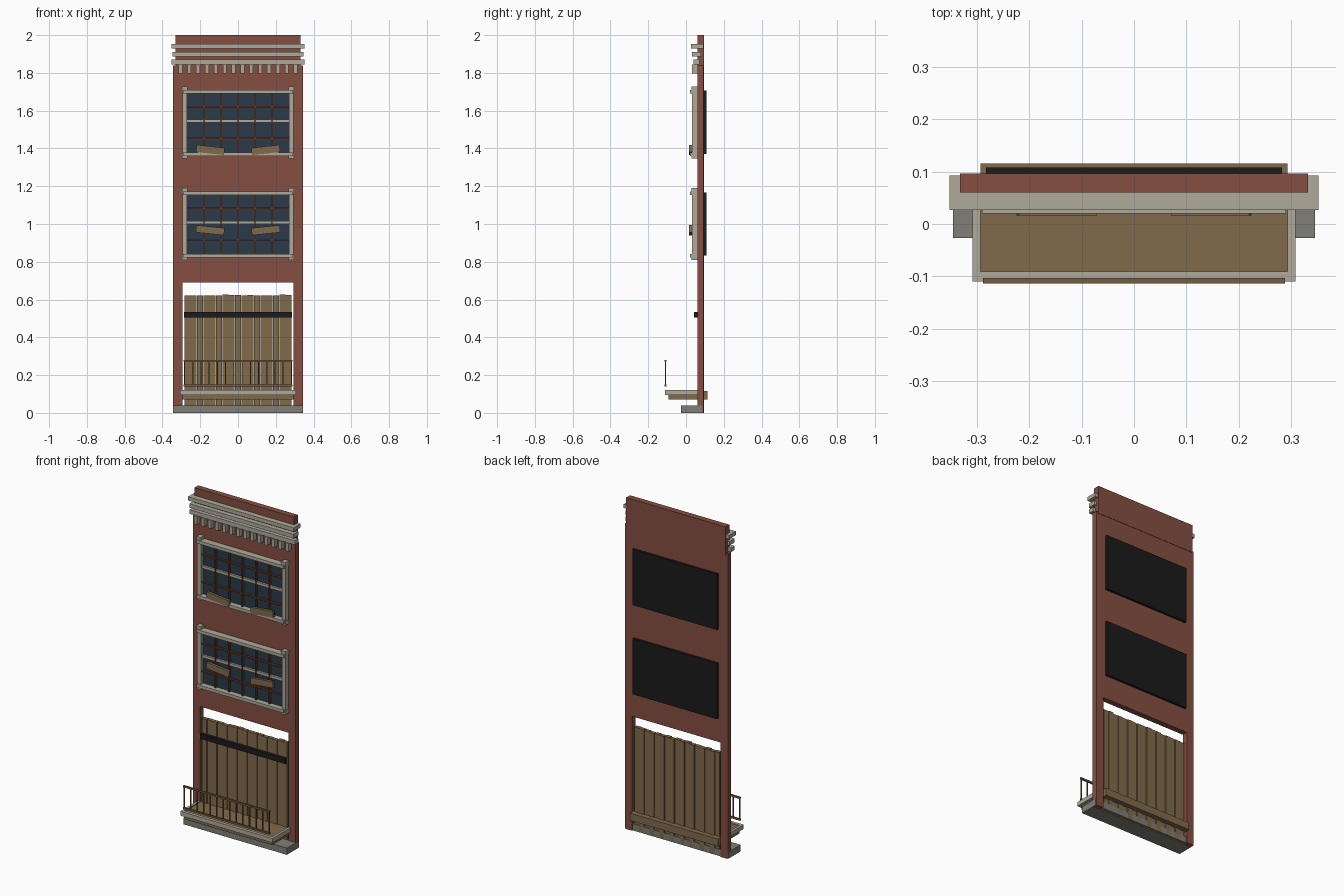
import bpy, bmesh, math, random
from mathutils import Matrix, Vector

if "Cube" in bpy.data.objects:
    bpy.data.objects.remove(bpy.data.objects["Cube"])

random.seed(4)


def material(name, rgb):
    m = bpy.data.materials.new(name)
    m.diffuse_color = (*rgb, 1)
    m.use_nodes = True
    m.node_tree.nodes["Principled BSDF"].inputs["Base Color"].default_value = m.diffuse_color
    return m


BRICK = material("brick_red", (0.235, 0.078, 0.052))
STONE = material("pale_stone", (0.43, 0.41, 0.33))
GREY = material("grey_stone", (0.216, 0.212, 0.188))
WOOD = material("weathered_wood", (0.22, 0.147, 0.07))
RAIL = material("brown_rail", (0.175, 0.112, 0.05))
GLASS = material("dark_blue_glass", (0.024, 0.042, 0.065))
BLACK = material("black", (0.011, 0.011, 0.011))
RUST = material("rust_brown", (0.15, 0.05, 0.03))


def boxes(name, mat, items):
    """One object from boxes (x0, x1, y0, y1, z0, z1[, tilt in degrees about y])."""
    bm = bmesh.new()
    for x0, x1, y0, y1, z0, z1, *tilt in items:
        mid = Vector((x0 + x1, y0 + y1, z0 + z1)) / 2
        rot = Matrix.Rotation(math.radians(tilt[0]) if tilt else 0, 4, 'Y')
        size = Matrix.Diagonal((x1 - x0, y1 - y0, z1 - z0, 1))
        bmesh.ops.create_cube(bm, size=1, matrix=Matrix.Translation(mid) @ rot @ size)
    me = bpy.data.meshes.new(name)
    bm.to_mesh(me)
    bm.free()
    me.materials.append(mat)
    ob = bpy.data.objects.new(name, me)
    bpy.context.collection.objects.link(ob)
    return ob


def spread(a, b, n):
    return [a + (b - a) * i / (n - 1) for i in range(n)]


# Wall with the doorway cut out as a profile
profile = [(-.332, 0), (-.295, 0), (-.295, .69), (.295, .69),
           (.295, 0), (.332, 0), (.332, 1.84), (-.332, 1.84)]
bm = bmesh.new()
face = bm.faces.new([bm.verts.new((x, .06, z)) for x, z in profile])
ext = bmesh.ops.extrude_face_region(bm, geom=[face])
bmesh.ops.translate(bm, vec=(0, .034, 0),
                    verts=[v for v in ext["geom"] if isinstance(v, bmesh.types.BMVert)])
bmesh.ops.recalc_face_normals(bm, faces=bm.faces)
me = bpy.data.meshes.new("wall")
bm.to_mesh(me)
bm.free()
me.materials.append(BRICK)
bpy.context.collection.objects.link(bpy.data.objects.new("wall", me))

boxes("side_strips", BRICK, [(-.343, -.332, .06, .092, .0, 1.84),
                             (.332, .343, .06, .092, .0, 1.84)])
boxes("parapet", BRICK, [(-.332, .332, .06, .096, 1.83, 2)])

# Cornice bands and dentils
boxes("cornice", STONE, [(-.352, .352, .027, .092, 1.93, 1.953),
                         (-.347, .347, .032, .08, 1.886, 1.91),
                         (-.352, .352, .04, .072, 1.845, 1.87)])
boxes("dentils", STONE, [(x - .01, x + .01, .032, .06, 1.797, 1.845)
                         for x in spread(-.305, .305, 14)])

# Windows
for label, z, board_z in (("upper", 1.538, 1.392), ("lower", 1.0, .967)):
    lo, hi = z - .168, z + .168
    boxes(label + "_window_backing", BLACK, [(-.282, .282, .094, .108, lo, hi)])
    boxes(label + "_window_glass", GLASS, [(-.272, .272, .054, .062, lo, hi)])
    frame = [(-.29, .29, .02, .06, z + .153, z + .172),
             (-.29, .29, .02, .06, z - .178, z - .160),
             (-.27, .27, .042, .056, z - .001, z + .015)]
    for s in (-1, 1):
        a, b = sorted((s * .27, s * .295))
        frame += [(a, b, .032, .06, z - .19, z + .19)]
        frame += [(a - .002, b + .002, .028, .06, z + k - .013, z + k + .013)
                  for k in (-.177, .177)]
    boxes(label + "_window_frame", STONE, frame)
    bars = [(x - .004, x + .004, .038, .052, lo, hi) for x in spread(-.18, .18, 5)]
    bars += [(-.27, .27, .04, .052, z + k - .004, z + k + .004) for k in (-.083, .083)]
    boxes(label + "_window_bars", RUST, bars)
    boxes(label + "_window_boards", WOOD,
          [(s * .147 - .075, s * .147 + .075, .016, .032,
            board_z - .019, board_z + .019, -6 * s) for s in (-1, 1)])

# Plank wall closing the doorway, with a dark strap
pitch = .57 / 17
planks = []
for i in range(17):
    x = -.285 + i * pitch
    dy = .004 * (i % 2)
    planks.append((x + .001, x + pitch - .001, .062 + dy, .084 + dy, .0,
                   .62 + random.uniform(0, .006)))
boxes("doorway_planks", WOOD, planks)
boxes("doorway_strap", BLACK, [(-.285, .285, .043, .062, .505, .535)])

# Base step and balcony
boxes("base_step", GREY, [(-.345, .345, -.027, .088, 0, .04)])
boxes("balcony_deck", WOOD, [(-.293, .293, -.093, .115, .07, .115)])
boxes("balcony_edge", STONE, [(-.308, .308, -.11, -.091, .094, .12),
                              (-.308, -.293, -.091, .06, .094, .12),
                              (.293, .308, -.091, .06, .094, .12)])

# Railing
rail = [(-.288, .288, -.113, -.103, z - .005, z + .005) for z in (.145, .276)]
rail += [(x - .003, x + .003, -.111, -.105, .142, .278) for x in spread(-.283, .283, 14)]
boxes("balcony_railing", RAIL, rail)
